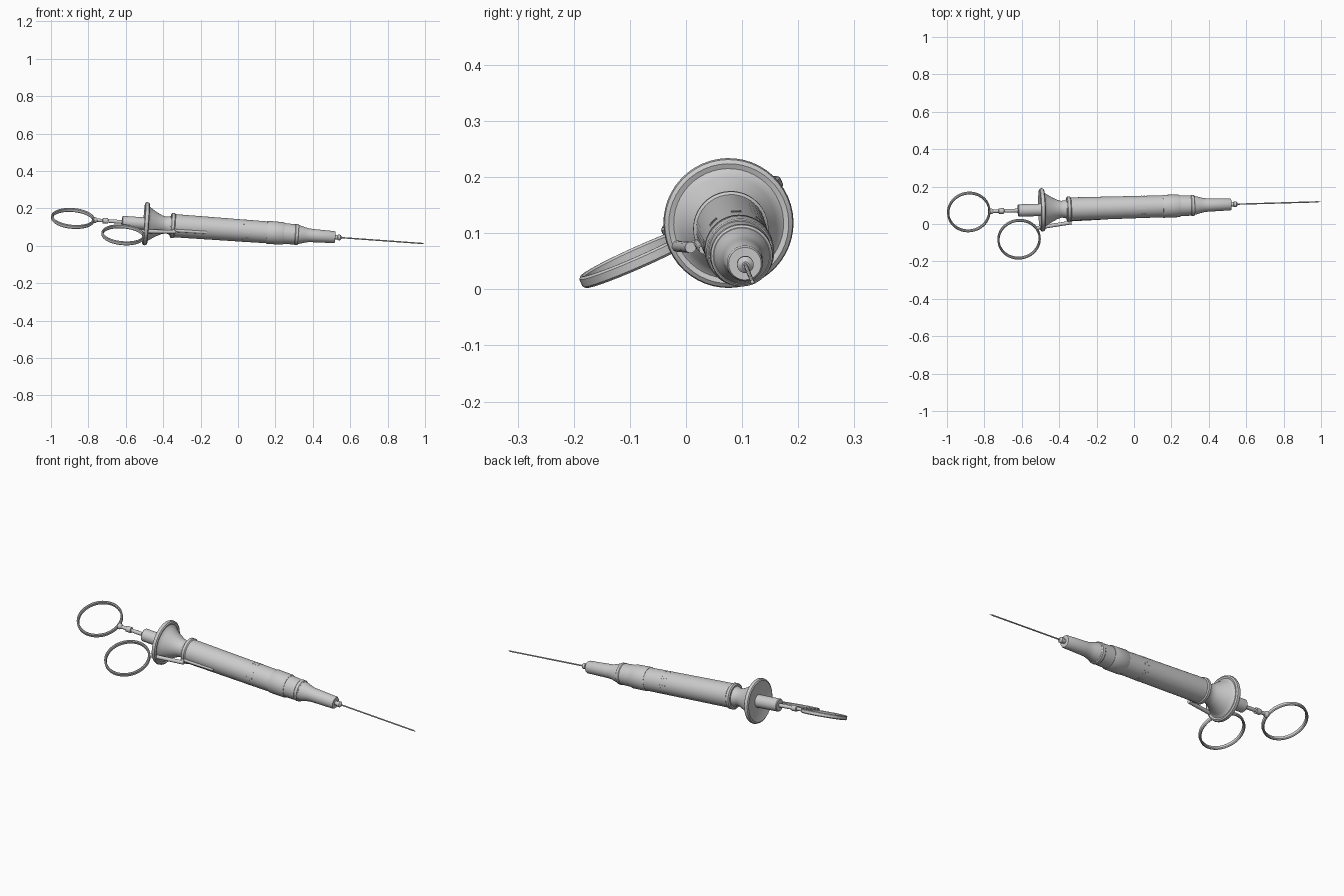
import bpy, bmesh, math
from mathutils import Matrix, Vector

if "Cube" in bpy.data.objects:
    bpy.data.objects.remove(bpy.data.objects["Cube"])

# Tilted frame: u along the syringe, v across the finger rings, w their normal
U = Vector((1, 0.029, -0.0715)).normalized()
V = Vector((0, math.cos(math.radians(24)), math.sin(math.radians(24))))
V = (V - U * V.dot(U)).normalized()
W = U.cross(V)
FRAME = Matrix((U, V, W)).transposed().to_4x4()
FRAME.translation = Vector((0, 0.09, 0.083))


def finish(name, bm, local=Matrix()):
    bmesh.ops.remove_doubles(bm, verts=bm.verts, dist=1e-6)
    bmesh.ops.recalc_face_normals(bm, faces=bm.faces)
    bm.transform(FRAME @ local)
    me = bpy.data.meshes.new(name)
    bm.to_mesh(me)
    bm.free()
    ob = bpy.data.objects.new(name, me)
    bpy.context.collection.objects.link(ob)
    bpy.ops.object.select_all(action='DESELECT')
    ob.select_set(True)
    bpy.context.view_layer.objects.active = ob
    bpy.ops.object.shade_smooth_by_angle(angle=math.radians(35))
    return ob


def lathe(name, profile, axis=(1, 0, 0), steps=48, closed=False, local=Matrix()):
    """Spin (along, radius) points about the axis."""
    bm = bmesh.new()
    def co(a, r):
        return (a, r, 0) if axis[0] else (r, 0, a)
    vs = [bm.verts.new(co(a, r)) for a, r in profile]
    es = [bm.edges.new(p) for p in zip(vs, vs[1:])]
    if closed:
        es.append(bm.edges.new((vs[-1], vs[0])))
    bmesh.ops.spin(bm, geom=vs + es, cent=(0, 0, 0), axis=axis,
                   angle=2 * math.pi, steps=steps)
    return finish(name, bm, local)


def tube(name, a, b, r, steps=16):
    a, b = Vector(a), Vector(b)
    d = b - a
    local = Matrix.Translation(a) @ d.to_track_quat('X', 'Z').to_matrix().to_4x4()
    return lathe(name, [(0, 0), (0, r), (d.length, r), (d.length, 0)],
                 steps=steps, local=local)


# Rear sleeve, hand flange and flared neck
lathe("rear_sleeve", [(-0.622, 0), (-0.622, 0.030), (-0.618, 0.033),
                      (-0.48, 0.033), (-0.48, 0)])
lathe("hand_flange", [(-0.49, 0), (-0.503, 0.098), (-0.506, 0.106), (-0.502, 0.113),
                      (-0.494, 0.116), (-0.485, 0.114), (-0.480, 0.107),
                      (-0.483, 0.098), (-0.478, 0.091), (-0.468, 0.084),
                      (-0.44, 0.066), (-0.41, 0.051), (-0.39, 0.045),
                      (-0.375, 0.046), (-0.358, 0.054), (-0.352, 0.058), (-0.352, 0)])

# Barrel with collars and stepped nose
lathe("barrel", [(-0.362, 0), (-0.362, 0.060), (-0.357, 0.067), (-0.343, 0.067),
                 (-0.338, 0.062), (0.157, 0.0585), (0.157, 0)])
lathe("front_sleeve", [(0.155, 0), (0.155, 0.060), (0.158, 0.0615), (0.238, 0.0605),
                       (0.245, 0.058), (0.245, 0.056), (0.305, 0.054),
                       (0.308, 0.056), (0.322, 0.055), (0.326, 0.051), (0.326, 0)])
lathe("nose", [(0.32, 0), (0.32, 0.051), (0.34, 0.047), (0.36, 0.041), (0.378, 0.037),
               (0.40, 0.0355), (0.515, 0.032), (0.521, 0.029), (0.521, 0)])

# Needle and its hub
lathe("needle_hub", [(0.515, 0), (0.515, 0.011), (0.533, 0.011), (0.535, 0.015),
                     (0.548, 0.015), (0.552, 0.011), (0.556, 0.006), (0.556, 0)], steps=24)
lathe("needle", [(0.55, 0), (0.55, 0.0035), (0.985, 0.0035), (1.0, 0)], steps=12)

# Plunger rod with its bosses
lathe("plunger_rod", [(-0.782, 0), (-0.780, 0.010), (-0.772, 0.016), (-0.762, 0.015),
                      (-0.754, 0.009), (-0.727, 0.009), (-0.725, 0.015),
                      (-0.698, 0.015), (-0.696, 0.009), (-0.66, 0.010),
                      (-0.61, 0.010), (-0.61, 0)], steps=24)

# Finger rings: rounded flat bands
band = [(-0.007, 0.105), (-0.011, 0.109), (-0.011, 0.112), (-0.007, 0.116),
        (0.007, 0.116), (0.011, 0.112), (0.011, 0.109), (0.007, 0.105)]
for name, u, v in (("plunger_ring", -0.886, 0.0), ("side_ring", -0.616, -0.168)):
    lathe(name, band, axis=(0, 0, 1), steps=56, closed=True,
          local=Matrix.Translation((u, v, 0)))

# Side rod linking the side ring to the barrel
tube("side_rod_rear", (-0.527, -0.106, 0), (-0.335, -0.079, 0), 0.010)
tube("side_rod_front", (-0.36, -0.064, 0), (-0.17, -0.059, 0), 0.008)
tube("side_rod_stop", (-0.35, -0.05, 0), (-0.343, -0.084, 0), 0.008)

# Small plain index marks around the barrel
bm = bmesh.new()
for i in range(8):
    for du in (-0.014, 0, 0.014):
        m = (Matrix.Rotation(math.tau * (i + 0.5) / 8, 4, 'X')
             @ Matrix.Translation((0.042 + du, 0.0588, 0))
             @ Matrix.Diagonal((0.006, 0.002, 0.018, 1)))
        bmesh.ops.create_cube(bm, size=1, matrix=m)
marks = finish("index_marks", bm)
